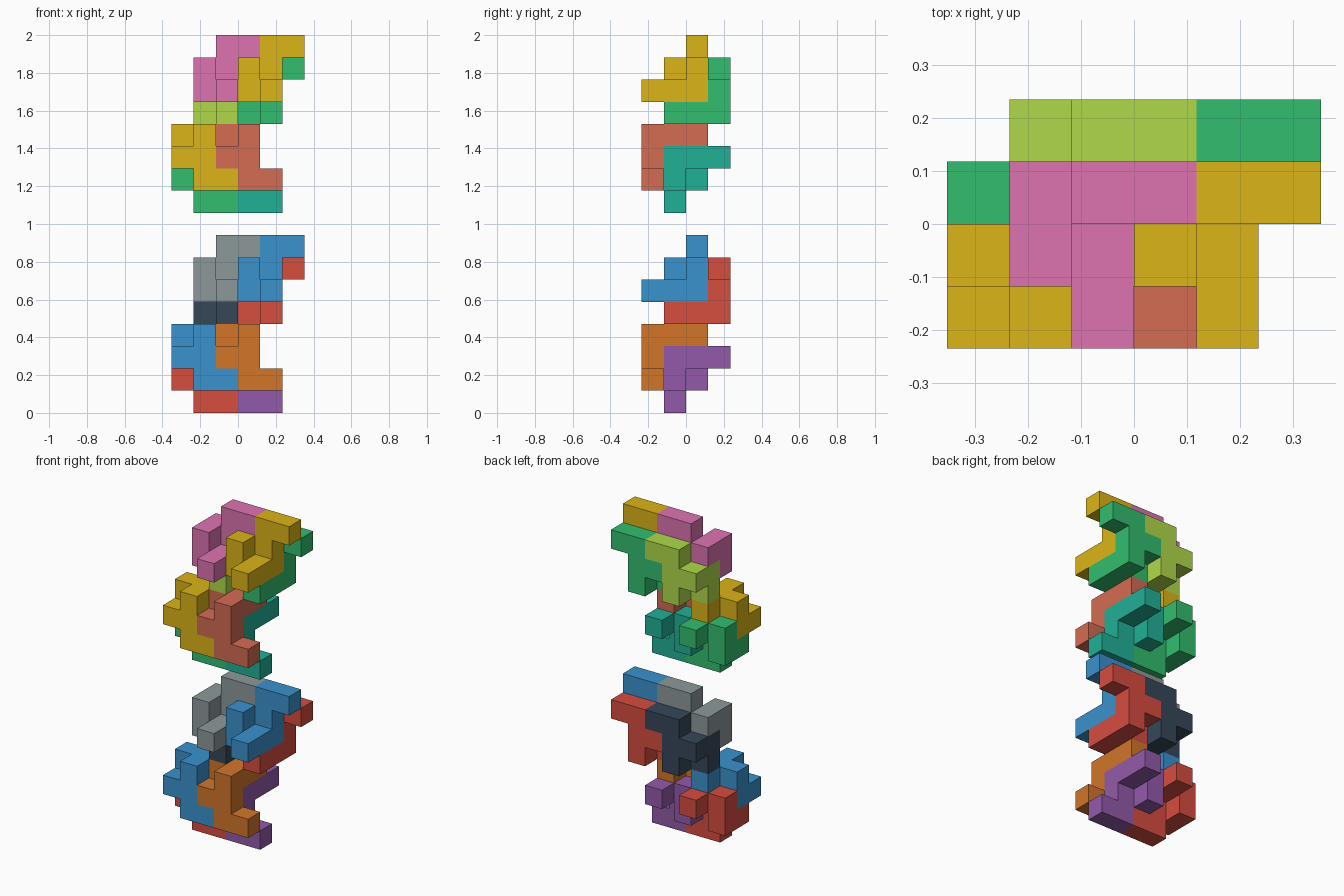
import bpy, bmesh
from mathutils import Vector

if "Cube" in bpy.data.objects:
    bpy.data.objects.remove(bpy.data.objects["Cube"])

U = 2 / 17  # cube edge: 17 cubes tall in all

# One nine-cube interlocking piece, as cell coordinates
PIECE = [(1, 1, 5), (2, 1, 5), (2, 0, 5), (2, 2, 5), (1, 1, 6),
         (1, 2, 6), (2, 2, 6), (2, 2, 7), (3, 2, 7)]

# Shifts that tile four pieces into a half block
SHIFTS = [(0, 0, 0), (2, 0, 0), (0, 1, -1), (2, 1, -1)]

COLOURS = {
    "red": "D64D3F", "purple": "935AAA", "blue": "3A92CE", "orange": "D2762A",
    "grey": "8C999A", "navy": "364759", "green": "32BE6E", "teal": "20B096",
    "gold": "DCB518", "coral": "D46C52", "pink": "DE74B0", "lime": "B0D94A",
}


def linear(c):
    return c / 12.92 if c <= 0.04045 else ((c + 0.055) / 1.055) ** 2.4


def material(name):
    mat = bpy.data.materials.get(name)
    if mat is None:
        mat = bpy.data.materials.new(name)
        h = COLOURS[name]
        rgb = [linear(int(h[n:n + 2], 16) / 255) for n in (0, 2, 4)]
        mat.diffuse_color = (*rgb, 1)
        mat.use_nodes = True
        mat.node_tree.nodes["Principled BSDF"].inputs["Base Color"].default_value = mat.diffuse_color
    return mat


def build_piece(name, cells, colour):
    """Outer skin of a set of unit cubes, flat areas merged."""
    filled = set(cells)
    bm = bmesh.new()
    verts = {}

    def vert(p):
        if p not in verts:
            verts[p] = bm.verts.new(((p[0] - 3) * U, (p[1] - 2) * U, p[2] * U))
        return verts[p]

    for cell in cells:
        for axis in range(3):
            a, b = (axis + 1) % 3, (axis + 2) % 3
            for side in (0, 1):
                step = list(cell)
                step[axis] += 2 * side - 1
                if tuple(step) in filled:
                    continue
                ring = []
                for da, db in ((0, 0), (1, 0), (1, 1), (0, 1)):
                    p = list(cell)
                    p[axis] += side
                    p[a] += da
                    p[b] += db
                    ring.append(vert(tuple(p)))
                bm.faces.new(ring if side else ring[::-1])
    bmesh.ops.dissolve_limit(bm, angle_limit=0.01, verts=bm.verts[:], edges=bm.edges[:])
    mesh = bpy.data.meshes.new(name)
    bm.to_mesh(mesh)
    bm.free()
    mesh.materials.append(material(colour))
    bpy.context.collection.objects.link(bpy.data.objects.new(name, mesh))


def build_block(name, base, upper, lower):
    """Upper half of four pieces, and the same half turned over beneath it."""
    for n, (dx, dy, dz) in enumerate(SHIFTS):
        top = [(x + dx, y + dy, z + dz) for x, y, z in PIECE]
        turned = [(x - 1, 3 - y, 7 - z) for x, y, z in top]
        for half, cells, cols in (("upper", top, upper), ("lower", turned, lower)):
            build_piece(f"{name}_{half}_piece_{n + 1}",
                        [(x, y, z + base) for x, y, z in cells], cols[n])


# Two identical stacked blocks, one cube apart, in different colours
build_block("bottom_block", 0, ("grey", "blue", "navy", "red"),
            ("red", "purple", "blue", "orange"))
build_block("top_block", 9, ("pink", "gold", "lime", "green"),
            ("green", "teal", "gold", "coral"))
